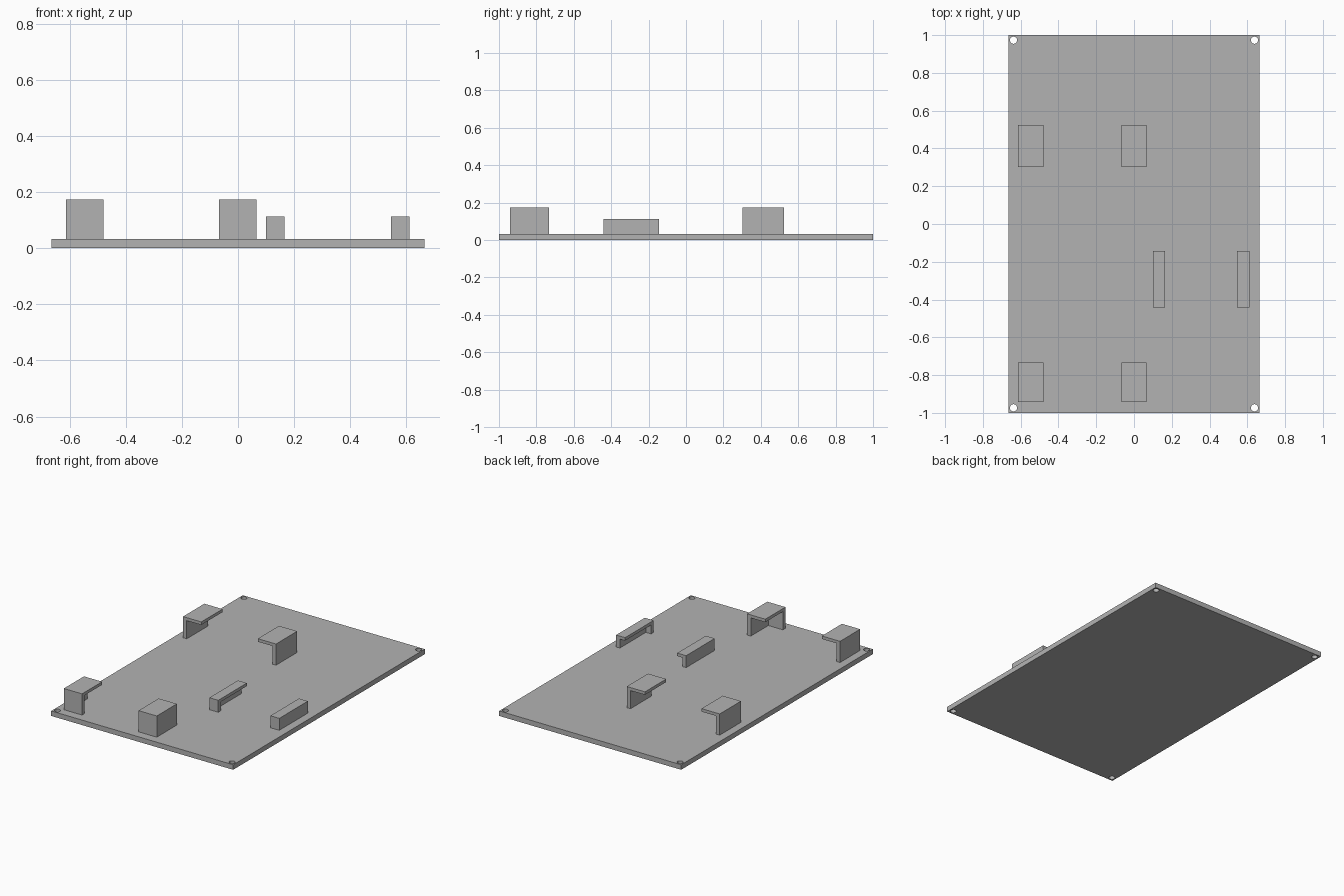
import bpy
import bmesh
from mathutils import Matrix, Vector

if "Cube" in bpy.data.objects:
    bpy.data.objects.remove(bpy.data.objects["Cube"], do_unlink=True)

grey = bpy.data.materials.new("plain_grey")
grey.use_nodes = True
colour = (0.45, 0.45, 0.45, 1)
grey.diffuse_color = colour
grey.node_tree.nodes["Principled BSDF"].inputs["Base Color"].default_value = colour

PLATE_TOP = 0.033
WALL = 0.027
LIP = 0.02


def new_object(name, bm):
    mesh = bpy.data.meshes.new(name)
    bm.to_mesh(mesh)
    bm.free()
    mesh.materials.append(grey)
    obj = bpy.data.objects.new(name, mesh)
    bpy.context.collection.objects.link(obj)
    return obj


def box(name, low, high):
    low, high = Vector(low), Vector(high)
    bm = bmesh.new()
    bmesh.ops.create_cube(bm, size=1, matrix=Matrix.Translation((low + high) / 2)
                          @ Matrix.Diagonal((*(high - low), 1)))
    return new_object(name, bm)


def cut(obj, cutter):
    cutter.hide_render = True
    mod = obj.modifiers.new("cut", "BOOLEAN")
    mod.operation = "DIFFERENCE"
    mod.solver = "EXACT"
    mod.object = cutter
    bpy.context.view_layer.objects.active = obj
    bpy.ops.object.modifier_apply(modifier=mod.name)
    bpy.data.objects.remove(cutter, do_unlink=True)


def bracket(name, x, y, top, side, front_wall):
    """Clip with one side wall, a top lip and an optional front wall."""
    body = box(name, (x[0], y[0], PLATE_TOP), (x[1], y[1], top))
    inner_x = (x[0] + WALL, x[1] + 1) if side < 0 else (x[0] - 1, x[1] - WALL)
    inner_y = y[0] + WALL if front_wall else y[0] - 1
    cut(body, box("cutter", (inner_x[0], inner_y, -1),
                  (inner_x[1], y[1] + 1, top - LIP)))


# Base plate with a screw hole in each corner
plate = box("base_plate", (-0.665, -1, 0), (0.665, 1, PLATE_TOP))
bm = bmesh.new()
for sx in (-1, 1):
    for sy in (-1, 1):
        bmesh.ops.create_cone(bm, cap_ends=True, segments=32, radius1=0.019,
                              radius2=0.019, depth=1,
                              matrix=Matrix.Translation((sx * 0.638, sy * 0.973, 0)))
cut(plate, new_object("hole_cutter", bm))

# Large clips: front pair has end stops, rear pair is open at both ends
for label, x, side in (("right", (-0.613, -0.48), -1), ("left", (-0.067, 0.066), 1)):
    bracket("front_clip_" + label, x, (-0.942, -0.732), 0.173, side, True)
    bracket("rear_clip_" + label, x, (0.302, 0.524), 0.173, side, False)

# Small, long clips with end stops
for label, x, side in (("right", (0.1, 0.165), -1), ("left", (0.546, 0.611), 1)):
    bracket("small_clip_" + label, x, (-0.442, -0.144), 0.112, side, True)
